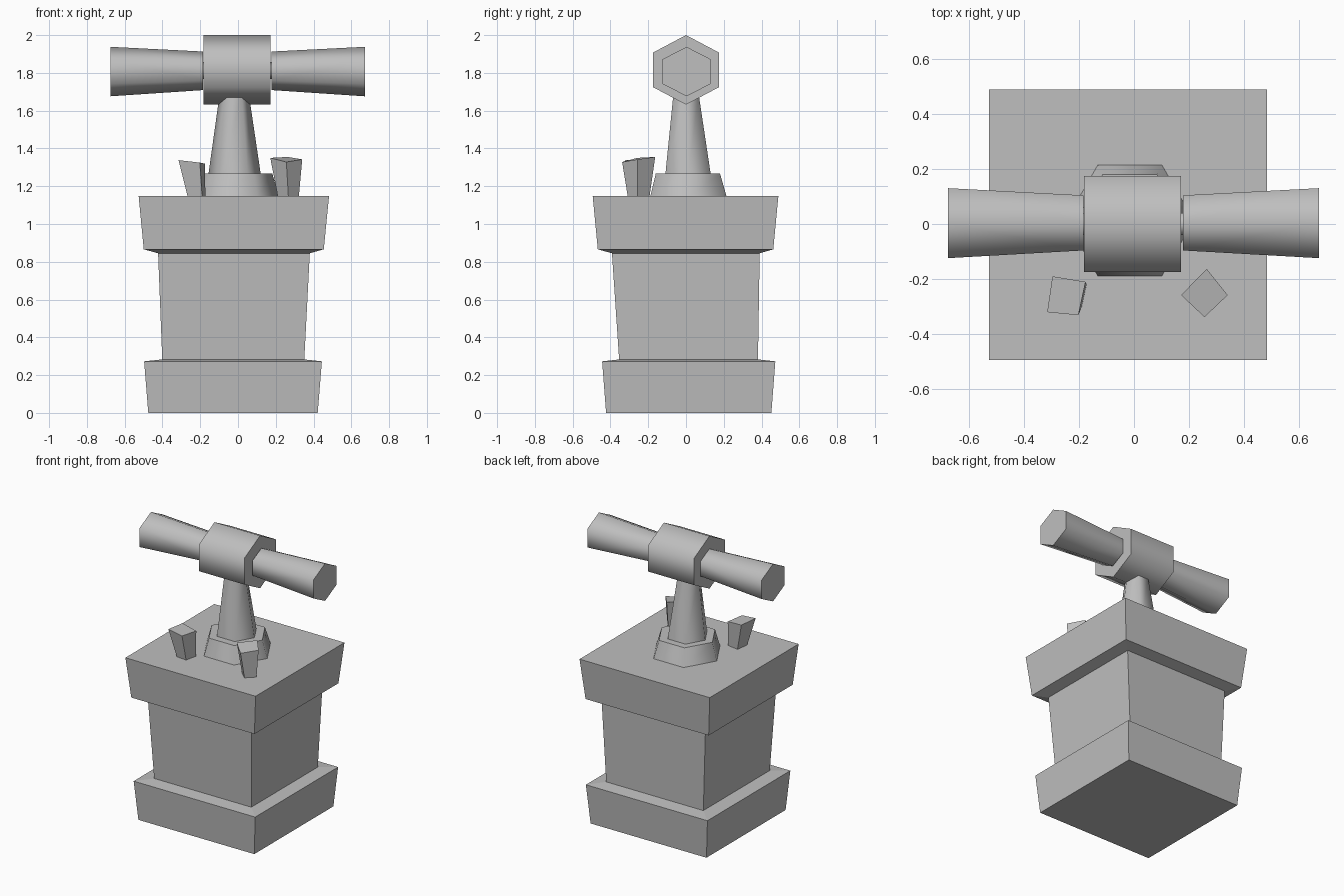
import bpy, bmesh, math

cube = bpy.data.objects.get("Cube")
if cube:
    bpy.data.objects.remove(cube, do_unlink=True)

# One plain stone grey for everything
stone = bpy.data.materials.new("stone_grey")
stone.use_nodes = True
GREY = (0.52, 0.52, 0.52, 1.0)
stone.diffuse_color = GREY
stone.node_tree.nodes["Principled BSDF"].inputs["Base Color"].default_value = GREY


def loft(name, rings, smooth=False):
    """Skin a stack of equal-length point rings and cap both ends."""
    bm = bmesh.new()
    loops = [[bm.verts.new(p) for p in ring] for ring in rings]
    n = len(rings[0])
    for a, b in zip(loops, loops[1:]):
        for i in range(n):
            j = (i + 1) % n
            bm.faces.new((a[i], a[j], b[j], b[i])).smooth = smooth
    bm.faces.new(loops[0][::-1])
    bm.faces.new(loops[-1])
    bmesh.ops.recalc_face_normals(bm, faces=bm.faces[:])
    mesh = bpy.data.meshes.new(name)
    bm.to_mesh(mesh)
    bm.free()
    if smooth:
        mesh.set_sharp_from_angle(angle=math.radians(70))
    mesh.materials.append(stone)
    obj = bpy.data.objects.new(name, mesh)
    bpy.context.collection.objects.link(obj)
    return obj


def rect(x0, x1, y0, y1, z):
    return [(x0, y0, z), (x1, y0, z), (x1, y1, z), (x0, y1, z)]


def hex_flat(cx, cy, z, r):
    """Horizontal hexagon with corners on the x axis."""
    return [(cx + r * math.cos(k * math.pi / 3),
             cy + r * math.sin(k * math.pi / 3), z) for k in range(6)]


def hex_upright(x, cy, cz, half_y, r):
    """Hexagon across the x axis with corners at top and bottom."""
    s = half_y / math.cos(math.pi / 6)
    return [(x, cy + s * math.sin(k * math.pi / 3),
             cz + r * math.cos(k * math.pi / 3)) for k in range(6)]


# Pedestal: flared foot, waist and cap in one stepped body
loft("pedestal", [
    rect(-0.475, 0.422, -0.423, 0.452, 0.0),
    rect(-0.497, 0.444, -0.444, 0.473, 0.273),
    rect(-0.401, 0.351, -0.354, 0.381, 0.283),
    rect(-0.423, 0.380, -0.392, 0.390, 0.845),
    rect(-0.499, 0.454, -0.467, 0.462, 0.866),
    rect(-0.526, 0.482, -0.494, 0.489, 1.148),
])

# Hexagonal collar and tapered post
loft("post_collar", [hex_flat(-0.015, 0.013, 1.14, 0.235),
                     hex_flat(-0.015, 0.010, 1.268, 0.196)], True)
loft("post", [hex_flat(-0.018, 0.011, 1.26, 0.139),
              hex_flat(-0.020, 0.000, 1.69, 0.077)], True)

# Hammer-like head: central barrel, two flared arms and a hidden axle
loft("barrel", [hex_upright(-0.182, 0.0, 1.816, 0.174, 0.184),
                hex_upright(0.171, 0.0, 1.816, 0.174, 0.184)], True)
for name, inner, outer in (("left_arm", 0.178, 0.672),
                           ("right_arm", -0.184, -0.676)):
    loft(name, [hex_upright(inner, 0.004, 1.811, 0.100, 0.102),
                hex_upright(outer, 0.003, 1.807, 0.127, 0.131)], True)
loft("axle", [hex_upright(-0.22, 0.0, 1.812, 0.04, 0.045),
              hex_upright(0.22, 0.0, 1.812, 0.04, 0.045)], True)


# Leaning stones on the front of the cap: wide top, narrower foot
def block(name, top, foot_centre, scale):
    cx = sum(p[0] for p in top) / 4
    cy = sum(p[1] for p in top) / 4
    fx, fy = foot_centre
    foot = [(fx + (x - cx) * scale, fy + (y - cy) * scale, 1.14)
            for x, y, z in top]
    loft(name, [foot, top])


block("right_stone", [(-0.296, -0.19, 1.335), (-0.315, -0.32, 1.338),
                      (-0.202, -0.331, 1.325), (-0.176, -0.21, 1.32)],
      (-0.22, -0.255), 0.67)
block("left_stone", [(0.264, -0.163, 1.355), (0.171, -0.258, 1.35),
                     (0.256, -0.338, 1.328), (0.34, -0.258, 1.342)],
      (0.268, -0.253), 0.65)
